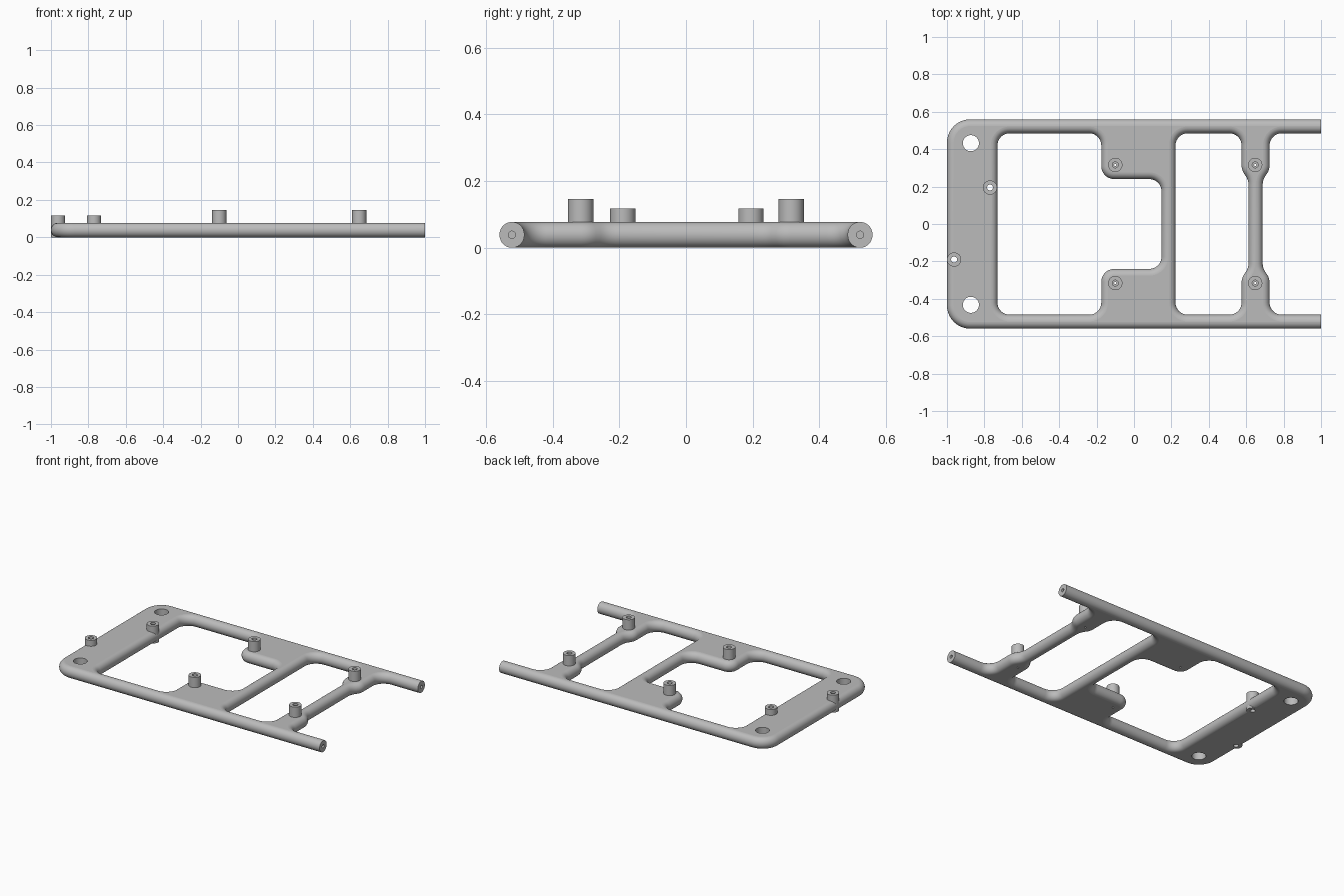
import bpy, bmesh, math
from mathutils import Vector, Matrix

HALF = 0.0385      # half the frame thickness
INSET = 0.036      # how far the round edge eats into the outline
PROFILE_STEPS = 14

old = bpy.data.objects.get("Cube")
if old:
    bpy.data.objects.remove(old, do_unlink=True)

grey = bpy.data.materials.new("plain grey")
grey.use_nodes = True
GREY = (0.5, 0.5, 0.5, 1)
grey.diffuse_color = GREY
grey.node_tree.nodes["Principled BSDF"].inputs["Base Color"].default_value = GREY


def new_object(name, bm):
    bmesh.ops.recalc_face_normals(bm, faces=bm.faces)
    mesh = bpy.data.meshes.new(name)
    bm.to_mesh(mesh)
    bm.free()
    obj = bpy.data.objects.new(name, mesh)
    bpy.context.collection.objects.link(obj)
    mesh.materials.append(grey)
    return obj


def mirrored(half):
    return half + [(x, -y, r) for x, y, r in reversed(half)]


def rounded(corners):
    """Fillet every corner; return (point, outward normal) pairs, material on the left."""
    out = []
    count = len(corners)
    for i, (x, y, r) in enumerate(corners):
        p = Vector((x, y))
        d1 = (p - Vector(corners[i - 1][:2])).normalized()
        d2 = (Vector(corners[(i + 1) % count][:2]) - p).normalized()
        turn = math.atan2(d1.x * d2.y - d1.y * d2.x, d1.dot(d2))
        side = math.copysign(1, turn)
        n1 = Vector((d1.y, -d1.x))
        centre = p - d1 * r * math.tan(abs(turn) / 2) - n1 * r * side
        steps = max(4, round(abs(turn) / math.radians(9)))
        for k in range(steps + 1):
            n = Matrix.Rotation(turn * k / steps, 2) @ n1
            out.append((centre + n * r * side, n))
    return out


def cylinder(name, x, y, low, high, radius, along_x=False):
    bm = bmesh.new()
    move = Matrix.Translation((x, y, (low + high) / 2))
    if along_x:
        move = Matrix.Translation(((low + high) / 2, y, x)) @ Matrix.Rotation(math.pi / 2, 4, 'Y')
    bmesh.ops.create_cone(bm, cap_ends=True, segments=40, radius1=radius, radius2=radius,
                          depth=high - low, matrix=move)
    return new_object(name, bm)


def cut(target, cutter):
    mod = target.modifiers.new("bore", 'BOOLEAN')
    mod.operation = 'DIFFERENCE'
    mod.solver = 'EXACT'
    mod.object = cutter
    bpy.context.view_layer.objects.active = target
    bpy.ops.object.modifier_apply(modifier=mod.name)


def shade(obj):
    """Smooth round surfaces, flat level faces, sharp creases."""
    bm = bmesh.new()
    bm.from_mesh(obj.data)
    bm.normal_update()
    for f in bm.faces:
        f.smooth = abs(f.normal.z) < 0.9999
    for e in bm.edges:
        if len(e.link_faces) == 2:
            a, b = e.link_faces
            e.smooth = a.smooth == b.smooth and e.calc_face_angle(0) < math.radians(35)
    bm.to_mesh(obj.data)
    bm.free()


# Frame outlines: rails with outer border, then the two windows
border = mirrored([(0.688, 0.235, 0.08), (0.725, 0.29, 0.08), (0.725, 0.485, 0.065),
                   (1.1, 0.485, 0.037), (1.1, 0.56, 0.037), (-1, 0.56, 0.125)])
large_window = mirrored([(-0.73, 0.485, 0.065), (-0.175, 0.485, 0.065),
                         (-0.175, 0.24, 0.07), (0.147, 0.24, 0.065)])
small_window = mirrored([(0.222, 0.485, 0.065), (0.575, 0.485, 0.065),
                         (0.575, 0.29, 0.08), (0.612, 0.235, 0.08)])

# Sweep a half-round profile around each outline, then cap top and bottom
bm = bmesh.new()
caps = [[], []]
for outline in (border, large_window, small_window):
    path = rounded(outline)
    rings = []
    for k in range(PROFILE_STEPS + 1):
        a = math.pi * (k / PROFILE_STEPS - 0.5)
        ring = []
        for p, n in path:
            q = p - n * INSET * (1 - math.cos(a))
            ring.append(bm.verts.new((q.x, q.y, HALF + HALF * math.sin(a))))
        rings.append(ring)
    size = len(path)
    for low, high in zip(rings, rings[1:]):
        for i in range(size):
            j = (i + 1) % size
            bm.faces.new((low[i], low[j], high[j], high[i]))
    for cap, ring in zip(caps, (rings[0], rings[-1])):
        cap += [bm.edges.get((ring[i - 1], ring[i])) for i in range(size)]
for cap in caps:
    bmesh.ops.triangle_fill(bm, edges=cap, use_beauty=True)

# Saw the rails off square
sawn = bmesh.ops.bisect_plane(bm, geom=bm.verts[:] + bm.edges[:] + bm.faces[:],
                              plane_co=(1, 0, 0), plane_no=(1, 0, 0), clear_outer=True)
bmesh.ops.edgeloop_fill(bm, edges=[g for g in sawn["geom_cut"] if isinstance(g, bmesh.types.BMEdge)])
frame = new_object("frame", bm)

# Standoffs with their bores
parts = [frame]
cutters = []
for name, x, y, low, high in (("short_standoff_right", -0.962, -0.19, 0, 0.117),
                              ("short_standoff_left", -0.77, 0.195, 0, 0.117),
                              ("middle_standoff_right", -0.1, -0.316, 0.06, 0.146),
                              ("middle_standoff_left", -0.1, 0.316, 0.06, 0.146),
                              ("end_standoff_right", 0.648, -0.316, 0.06, 0.146),
                              ("end_standoff_left", 0.648, 0.316, 0.06, 0.146)):
    post = cylinder(name, x, y, low, high, 0.038)
    floor = -0.1 if low == 0 else 0.02
    bore = cylinder(name + "_bore", x, y, floor, 0.3, 0.016)
    cut(post, bore)
    cut(frame, bore)
    cutters.append(bore)
    parts.append(post)
    if low:
        pin = cylinder(name + "_pinhole", x, y, -0.1, 0.04, 0.006)
        cut(frame, pin)
        cutters.append(pin)

# Mounting holes in the plate and bores in the rail ends
for side in (-1, 1):
    hole = cylinder("mounting_hole", -0.872, side * 0.432, -0.1, 0.2, 0.043)
    rail_bore = cylinder("rail_end_bore", HALF, side * 0.5225, 0.88, 1.1, 0.011, along_x=True)
    for cutter in (hole, rail_bore):
        cut(frame, cutter)
        cutters.append(cutter)

for cutter in cutters:
    bpy.data.objects.remove(cutter, do_unlink=True)
for part in parts:
    shade(part)
